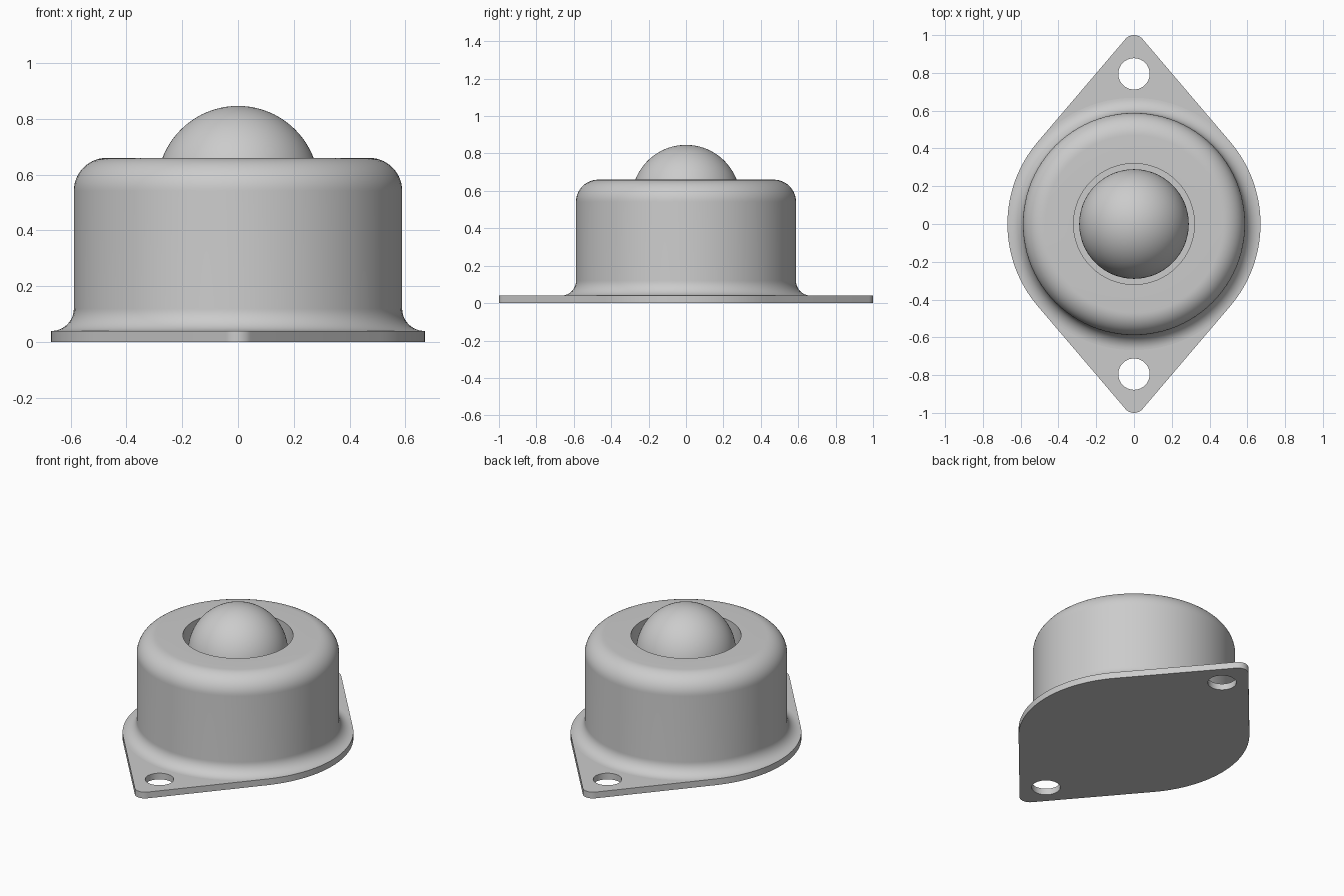
import bpy
import bmesh
from math import acos, cos, sin, pi, radians
from mathutils import Vector

cube = bpy.data.objects.get("Cube")
if cube:
    bpy.data.objects.remove(cube, do_unlink=True)

steel = bpy.data.materials.new("brushed steel grey")
steel.use_nodes = True
colour = (0.6, 0.6, 0.6, 1)
steel.diffuse_color = colour
steel.node_tree.nodes["Principled BSDF"].inputs["Base Color"].default_value = colour


def arc(cx, cy, r, start, end, steps):
    """Points along an arc, angles in radians."""
    angles = [start + (end - start) * i / steps for i in range(steps + 1)]
    return [(cx + r * cos(a), cy + r * sin(a)) for a in angles]


def smooth(obj):
    bpy.ops.object.select_all(action="DESELECT")
    obj.select_set(True)
    bpy.context.view_layer.objects.active = obj
    bpy.ops.object.shade_smooth_by_angle(angle=radians(30))


def lathe(name, profile, segments=96):
    """Spin an (r, z) profile about the z axis."""
    bm = bmesh.new()
    verts = [bm.verts.new((r, 0, z)) for r, z in profile]
    edges = [bm.edges.new(pair) for pair in zip(verts, verts[1:])]
    bmesh.ops.spin(bm, geom=verts + edges, axis=(0, 0, 1), cent=(0, 0, 0),
                   angle=2 * pi, steps=segments, use_duplicate=False)
    bmesh.ops.remove_doubles(bm, verts=bm.verts, dist=0.0001)
    bmesh.ops.recalc_face_normals(bm, faces=bm.faces)
    mesh = bpy.data.meshes.new(name)
    bm.to_mesh(mesh)
    bm.free()
    mesh.materials.append(steel)
    obj = bpy.data.objects.new(name, mesh)
    bpy.context.collection.objects.link(obj)
    smooth(obj)
    return obj


# Mounting flange: round disc blended by tangents into two small rounded tips
PLATE_R, TIP_R, THICK = 0.67, 0.06, 0.04
tip_y = 1 - TIP_R
half = acos((PLATE_R - TIP_R) / tip_y)
outline = []
for turn in (0, pi):
    sign = cos(turn)
    outline += arc(0, 0, PLATE_R, turn - pi / 2 + half, turn + pi / 2 - half, 32)
    outline += arc(0, sign * tip_y, TIP_R, turn + pi / 2 - half, turn + pi / 2 + half, 10)
holes = [arc(0, y, 0.083, 0, 2 * pi, 40)[:-1] for y in (-0.795, 0.795)]

curve = bpy.data.curves.new("mounting_flange", "CURVE")
curve.dimensions = "2D"
curve.fill_mode = "BOTH"
curve.extrude = THICK / 2
for loop in [outline] + holes:
    spline = curve.splines.new("POLY")
    spline.points.add(len(loop) - 1)
    for point, (x, y) in zip(spline.points, loop):
        point.co = (x, y, 0, 1)
    spline.use_cyclic_u = True
curve.materials.append(steel)
flange = bpy.data.objects.new("mounting_flange", curve)
bpy.context.collection.objects.link(flange)
bpy.ops.object.select_all(action="DESELECT")
flange.select_set(True)
bpy.context.view_layer.objects.active = flange
bpy.ops.object.convert(target="MESH")
flange = bpy.context.view_layer.objects.active
bm = bmesh.new()
bm.from_mesh(flange.data)
bmesh.ops.translate(bm, verts=bm.verts, vec=Vector((0, 0, THICK / 2)))
bmesh.ops.remove_doubles(bm, verts=bm.verts, dist=0.0001)
bmesh.ops.recalc_face_normals(bm, faces=bm.faces)
bm.to_mesh(flange.data)
bm.free()
smooth(flange)

# Housing: foot fillet, straight wall, rounded shoulder, and ball pocket
BODY_R, TOP, FOOT, SHOULDER = 0.588, 0.66, 0.08, 0.118
POCKET_R, POCKET_FLOOR = 0.32, 0.45
profile = [(0, THICK)]
profile += arc(BODY_R + FOOT, THICK + FOOT, FOOT, 1.5 * pi, pi, 12)
profile += arc(BODY_R - SHOULDER, TOP - SHOULDER, SHOULDER, 0, pi / 2, 14)
profile += [(POCKET_R, TOP), (POCKET_R, POCKET_FLOOR), (0, POCKET_FLOOR)]
lathe("housing", profile)

# Rolling ball resting in the pocket
BALL_R = 0.29
lathe("ball", arc(0, 0.846 - BALL_R, BALL_R, -pi / 2, pi / 2, 40))
